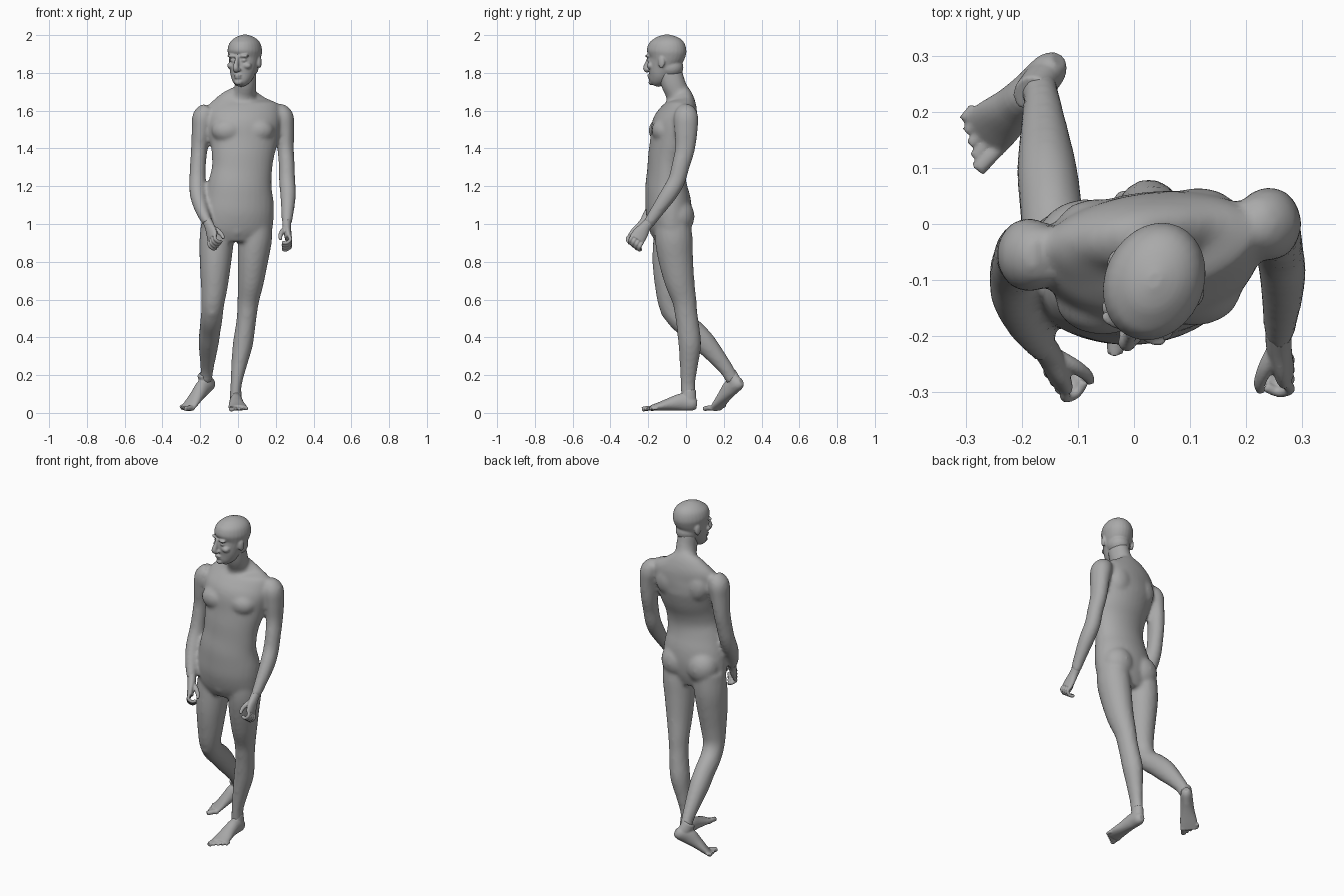
import bpy
import bmesh
from math import cos, sin, tau, radians
from mathutils import Matrix, Vector

cube = bpy.data.objects.get("Cube")
if cube:
    bpy.data.objects.remove(cube)

grey = bpy.data.materials.new("plain grey")
grey.use_nodes = True
grey.diffuse_color = (0.4, 0.4, 0.4, 1)
grey.node_tree.nodes["Principled BSDF"].inputs["Base Color"].default_value = grey.diffuse_color

# Lengths below are in hundredths of a unit
UNIT = Matrix.Scale(0.01, 4)


def spline(stations, steps):
    """Catmull-Rom interpolation of (x, y, z, half width, half depth)."""
    padded = [stations[0]] + list(stations) + [stations[-1]]
    result = []
    for p, q, r, s in zip(padded, padded[1:], padded[2:], padded[3:]):
        for k in range(steps):
            t = k / steps
            result.append([b + t * ((c - a) + t * ((2*a - 5*b + 4*c - d) + t * (3*b - a - 3*c + d))) / 2
                           for a, b, c, d in zip(p, q, r, s)])
    return result + [list(stations[-1])]


def loft(bm, stations, side=(1, 0, 0), sides=20, steps=4):
    """Closed tube whose elliptical rings stand square to its path."""
    points = spline(stations, steps)
    centres = [Vector(p[:3]) for p in points]
    rings = []
    for i, p in enumerate(points):
        along = (centres[min(i + 1, len(points) - 1)] - centres[max(i - 1, 0)]).normalized()
        across = Vector(side)
        across = (across - along * across.dot(along)).normalized()
        depth = along.cross(across)
        rings.append([bm.verts.new(centres[i] + across * p[3] * cos(tau * j / sides)
                                   + depth * p[4] * sin(tau * j / sides)) for j in range(sides)])
    for low, high in zip(rings, rings[1:]):
        for j in range(sides):
            k = (j + 1) % sides
            bm.faces.new((low[j], low[k], high[k], high[j]))
    bm.faces.new(rings[0])
    bm.faces.new(rings[-1])


def blob(bm, centre, radii):
    matrix = Matrix.Translation(centre) @ Matrix.Diagonal((*radii, 1))
    bmesh.ops.create_icosphere(bm, subdivisions=3, radius=1, matrix=matrix)


def pair(bm, centre, radii):
    for sign in (-1, 1):
        blob(bm, (sign * centre[0], centre[1], centre[2]), radii)


def finish(name, bm, voxel, smoothing, placement=Matrix()):
    """Fuse the overlapping volumes into one skin."""
    bm.transform(UNIT @ placement)
    bmesh.ops.recalc_face_normals(bm, faces=bm.faces)
    mesh = bpy.data.meshes.new(name)
    bm.to_mesh(mesh)
    bm.free()
    mesh.materials.append(grey)
    obj = bpy.data.objects.new(name, mesh)
    bpy.context.collection.objects.link(obj)
    remesh = obj.modifiers.new("fuse", 'REMESH')
    remesh.mode = 'VOXEL'
    remesh.voxel_size = voxel
    remesh.use_smooth_shade = True
    relax = obj.modifiers.new("relax", 'SMOOTH')
    relax.factor = 0.5
    relax.iterations = smoothing


# Torso, from the crotch to the base of the neck
body = bmesh.new()
loft(body, [(-0.5, -8, 91, 13, 8), (-0.5, -8.5, 97, 18.3, 10.5), (0, -9, 105, 19, 12),
            (0.5, -9.5, 112, 18.5, 12), (1, -10.5, 120, 17, 11), (2, -10.5, 128, 16, 10),
            (2.5, -9.5, 136, 16.5, 10.5), (3, -7.5, 144, 18, 11.5), (3, -6, 152, 19.5, 12),
            (3, -4, 158, 20, 10.3), (2.5, -2.5, 163, 18.5, 8), (2.5, -2.5, 167, 13, 6.2),
            (3, -4, 170, 7, 5.5)], side=(1, 0.1, 0), sides=32)
loft(body, [(2.5, -3, 163, 8, 7), (3.3, -4.5, 169, 6.2, 6.3), (4.2, -7, 175, 5.6, 6.5),
            (4, -9, 183, 5.6, 6.5)])

# Chest, shoulder blades, buttocks and groin
for sign in (-1, 1):
    blob(body, (2.5 + sign * 8, -13 + sign * 0.8, 149.5), (8.5, 6, 6.5))
    blob(body, (2.5 + sign * 9, sign, 154), (7.5, 5.5, 9))
    blob(body, (sign * 8.5, -4.5, 104), (9.5, 9, 10))
blob(body, (-0.5, -14, 97), (4, 5.5, 5))

# Arms share their thickness but not their path
arm_size = [(4, 4.5), (5.8, 6.5), (5, 6.2), (4.4, 5.3), (4.2, 4.8),
            (4.3, 4.6), (4.2, 4.5), (3.5, 3.7), (2.6, 3)]
left_path = [(20, 0, 161), (23.5, 0, 157), (24.8, 0, 150), (25.2, -0.5, 140), (25.8, -2.8, 131),
             (26, -5, 123), (26.5, -9, 116), (26.3, -14.5, 108), (25.8, -20, 100)]
right_path = [(-15, -5.5, 161), (-18.2, -5.5, 157), (-19.5, -5.5, 150), (-20.5, -5.5, 140),
              (-21.2, -7, 131), (-21.5, -9, 123), (-21.2, -13, 115), (-19, -18, 107), (-16, -22, 100.5)]
for path in (left_path, right_path):
    loft(body, [centre + size for centre, size in zip(path, arm_size)])

# Standing left leg and trailing right leg
loft(body, [(9.5, -7, 101, 8.5, 9.5), (9, -6.5, 92, 9, 10), (8, -5.5, 82, 8.2, 9.3),
            (6.8, -3.5, 70, 7, 8), (5.5, -1, 60, 5.8, 6.5), (4.8, 0, 53, 5.3, 6),
            (4, 1, 46, 5.2, 6), (2.5, 2, 36, 5.3, 6), (0.5, 1.5, 25, 4.1, 4.8),
            (-1, 1, 15, 3, 3.9), (-1.5, 1.5, 6, 3, 4)])
loft(body, [(-11, -7, 101, 8.5, 9.5), (-11.5, -7.5, 90, 9, 10), (-12, -8.5, 78, 8.2, 9.2),
            (-12.6, -8.8, 66, 7, 7.5), (-13.4, -8, 57, 6, 6.3), (-14, -4, 50, 5.8, 6),
            (-14.8, 3, 44, 5.6, 6.2), (-15.5, 9.5, 37.5, 5.4, 6), (-16, 16, 30, 4.4, 4.8),
            (-16.4, 21.5, 23, 3.4, 3.8), (-17, 25, 17, 3.2, 3.6)])
blob(body, (4.7, -3.6, 53), (3.2, 2.5, 4))
blob(body, (-13.7, -10.5, 54), (3.3, 3, 4))
finish("body", body, 0.011, 5)

# Head, facing slightly to its right
head = bmesh.new()
loft(head, [(0, -6.5, -14.5, 2.5, 2.3), (0, -5.5, -12.5, 4.5, 4.2), (0, -3.5, -9, 6.3, 6.5),
            (0, -1.8, -4.5, 7.3, 8.2), (0, -0.6, -1.5, 7.9, 8.9), (0, 0, 1, 8.4, 10.2),
            (0, 0.3, 4, 8.8, 10.8), (0, 0.5, 8, 7.7, 9.5), (0, 0.5, 10.8, 4.8, 6),
            (0, 0.5, 12.2, 1.2, 1.6)], sides=28)
blob(head, (0, 2, -5), (6.5, 7.5, 6))
# Nose, brow, eyes, cheeks, ears
loft(head, [(0, -9.5, 1, 0.9, 1), (0, -10.6, -2.5, 1.1, 1.4), (0, -11.7, -5.6, 1.6, 1.6),
            (0, -10.3, -7.3, 1.4, 1)])
pair(head, (1.2, -10.2, -6.3), (1, 1.2, 0.9))
pair(head, (3.4, -8.9, 0.9), (3, 1.4, 0.8))
pair(head, (3.2, -8, -1.3), (1.6, 1.6, 1))
pair(head, (4.6, -6.9, -4.2), (2.3, 2.2, 1.8))
pair(head, (8.3, 0.9, -2.4), (0.9, 1.9, 3.2))
# Lips and chin
blob(head, (0, -9.7, -9.2), (2.3, 1, 0.6))
blob(head, (0, -9.4, -10.5), (2, 1, 0.65))
blob(head, (0, -8.2, -13), (2.3, 1.8, 1.6))
finish("head", head, 0.0055, 3,
       Matrix.Translation((3.5, -10.5, 188)) @ Matrix.Rotation(radians(-24), 4, 'Z'))


def make_hand(name, placement):
    """Relaxed left hand with its wrist at the origin."""
    bm = bmesh.new()
    loft(bm, [(0, 1.5, 2, 2.4, 2.7), (0, -1.5, -1.5, 2.3, 3), (0.5, -4, -5, 2, 4), (1, -6, -8, 1.8, 4.2)])
    for k in (-1.5, -0.5, 0.5, 1.5):
        base = Vector((1, -5.6 - 1.7 * k, -7.8 + 1.2 * k))
        bends = [(0, 0, 0), (1, -1.3, -2.2), (-1, -1.8, -4), (-3.4, -0.8, -3.8)]
        loft(bm, [(*(base + Vector(bend)), 0.95, 0.95) for bend in bends], side=(0, 1, 0), sides=10)
    loft(bm, [(-0.5, -2, -2.5, 1.5, 1.8), (-2.3, -5.5, -4, 1.4, 1.5), (-3.4, -8.3, -6.3, 1.1, 1.1),
              (-3.2, -9.8, -8.3, 0.8, 0.8)], sides=10)
    finish(name, bm, 0.004, 2, placement)


mirror = Matrix.Diagonal((-1, 1, 1, 1))
make_hand("left_hand", Matrix.Translation(left_path[-1]))
make_hand("right_hand", Matrix.Translation(right_path[-1]) @ Matrix.Rotation(radians(35), 4, 'Z') @ mirror)


def make_foot(name, toe_lift, placement):
    """Left foot, with toes bent up at the ball by toe_lift degrees."""
    bm = bmesh.new()
    loft(bm, [(-1, 5.8, 4, 1.6, 2.2), (-1, 3.5, 4.3, 3.1, 3.6), (-1, -2, 5.3, 3.5, 4.6),
              (-0.8, -8, 4.3, 4, 3.5), (-0.3, -14, 3, 4.8, 2.3), (0, -18.5, 2.2, 5, 1.5)])
    loft(bm, [(-1.2, 1.5, 3, 3, 4), (-1.2, 1.5, 7, 3.2, 4), (-1.2, 1.5, 12, 2.9, 3.7)])
    bend = Matrix.Rotation(radians(-toe_lift), 3, 'X')
    for k in range(5):
        thick = 1.5 if k == 0 else 1.1 - 0.06 * k
        root = Vector((-3.4 + 2 * k, -17 + 0.5 * k, 1.9))
        reach = 6.3 - 0.8 * k
        toe = [root, root + bend @ Vector((0, -reach / 2, 0.1)), root + bend @ Vector((0, -reach, -0.4))]
        loft(bm, [(*p, thick, thick * 0.9) for p in toe], sides=10)
    finish(name, bm, 0.005, 3, placement)


make_foot("left_foot", 0, Matrix.Translation((0, 0, 0.4)))
make_foot("right_foot", 33, Matrix.Translation((-17.3, 25, 17.7)) @ Matrix.Rotation(radians(-42), 4, 'Z')
          @ Matrix.Rotation(radians(33), 4, 'X') @ mirror @ Matrix.Translation((1, -1.5, -8)))
